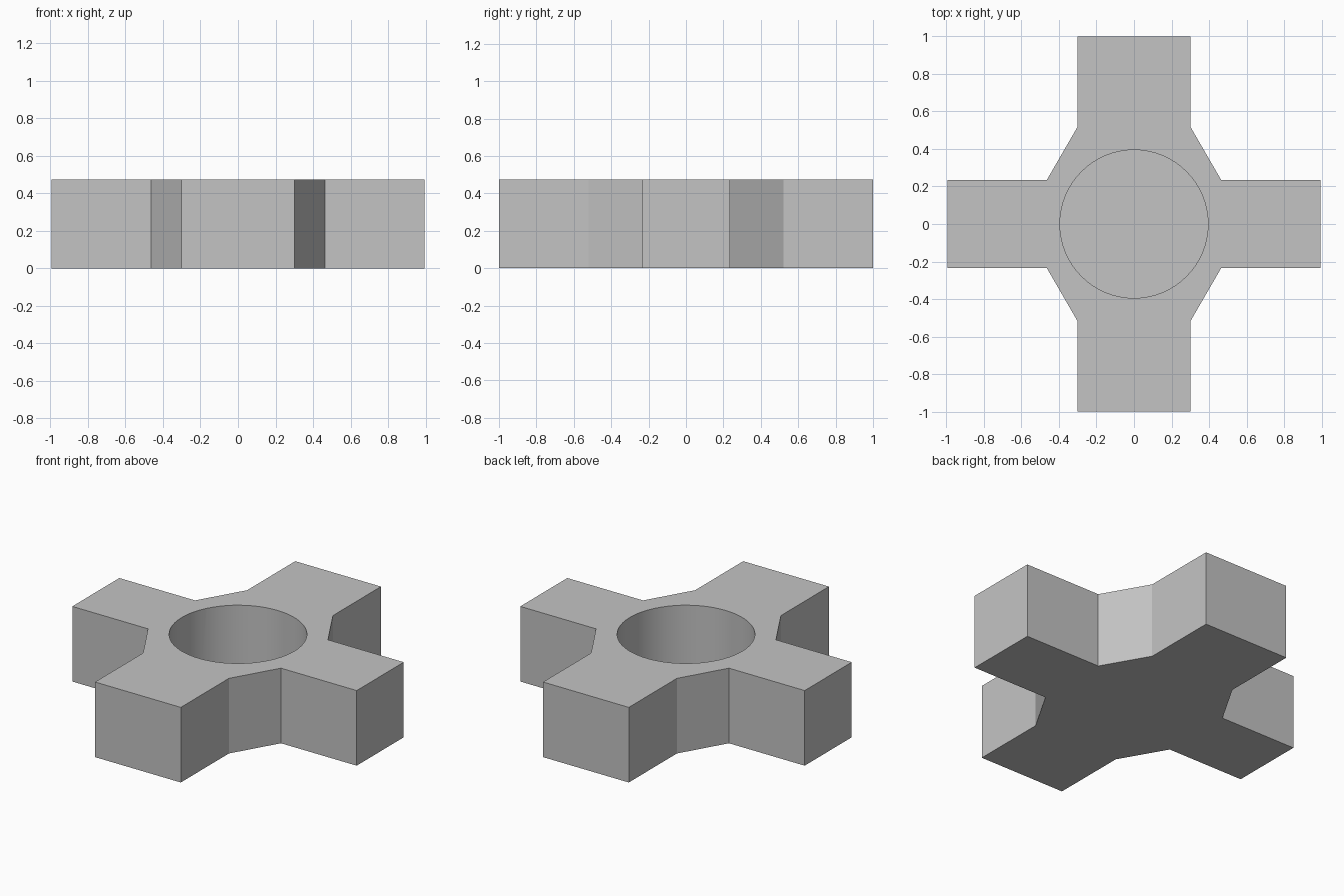
import bpy
import bmesh

cube = bpy.data.objects.get("Cube")
if cube:
    bpy.data.objects.remove(cube, do_unlink=True)

HEIGHT = 0.475
FLOOR = 0.05
RADIUS = 0.395

grey = bpy.data.materials.new("plain_grey")
grey.use_nodes = True
colour = (0.55, 0.55, 0.55, 1)
grey.diffuse_color = colour
grey.node_tree.nodes["Principled BSDF"].inputs["Base Color"].default_value = colour


def add_object(name, bm):
    mesh = bpy.data.meshes.new(name)
    bm.to_mesh(mesh)
    bm.free()
    mesh.materials.append(grey)
    obj = bpy.data.objects.new(name, mesh)
    bpy.context.collection.objects.link(obj)
    return obj


# Cross outline: one quarter, mirrored into the other three
quarter = [(0.995, 0.235), (0.465, 0.235), (0.3, 0.52), (0.3, 1.0)]
half = quarter + [(-x, y) for x, y in reversed(quarter)]
outline = half + [(-x, -y) for x, y in half]

# Solid cross body
bm = bmesh.new()
base = bm.faces.new([bm.verts.new((x, y, 0)) for x, y in outline])
top = bmesh.ops.extrude_face_region(bm, geom=[base])["geom"]
bmesh.ops.translate(bm, vec=(0, 0, HEIGHT),
                    verts=[v for v in top if isinstance(v, bmesh.types.BMVert)])
bmesh.ops.recalc_face_normals(bm, faces=bm.faces)
body = add_object("cross_block", bm)

# Round blind pocket in the top
bm = bmesh.new()
bmesh.ops.create_cone(bm, cap_ends=True, segments=64, radius1=RADIUS,
                      radius2=RADIUS, depth=HEIGHT)
bmesh.ops.translate(bm, vec=(0, 0, FLOOR + HEIGHT / 2), verts=bm.verts)
cutter = add_object("pocket_cutter", bm)
cutter.hide_render = True

pocket = body.modifiers.new("pocket", "BOOLEAN")
pocket.operation = "DIFFERENCE"
pocket.solver = "EXACT"
pocket.object = cutter

# Apply the cut, then smooth the pocket wall only
bpy.ops.object.select_all(action="DESELECT")
body.select_set(True)
bpy.context.view_layer.objects.active = body
bpy.ops.object.modifier_apply(modifier=pocket.name)
bpy.data.objects.remove(cutter, do_unlink=True)
bpy.ops.object.shade_smooth_by_angle(angle=0.4)
